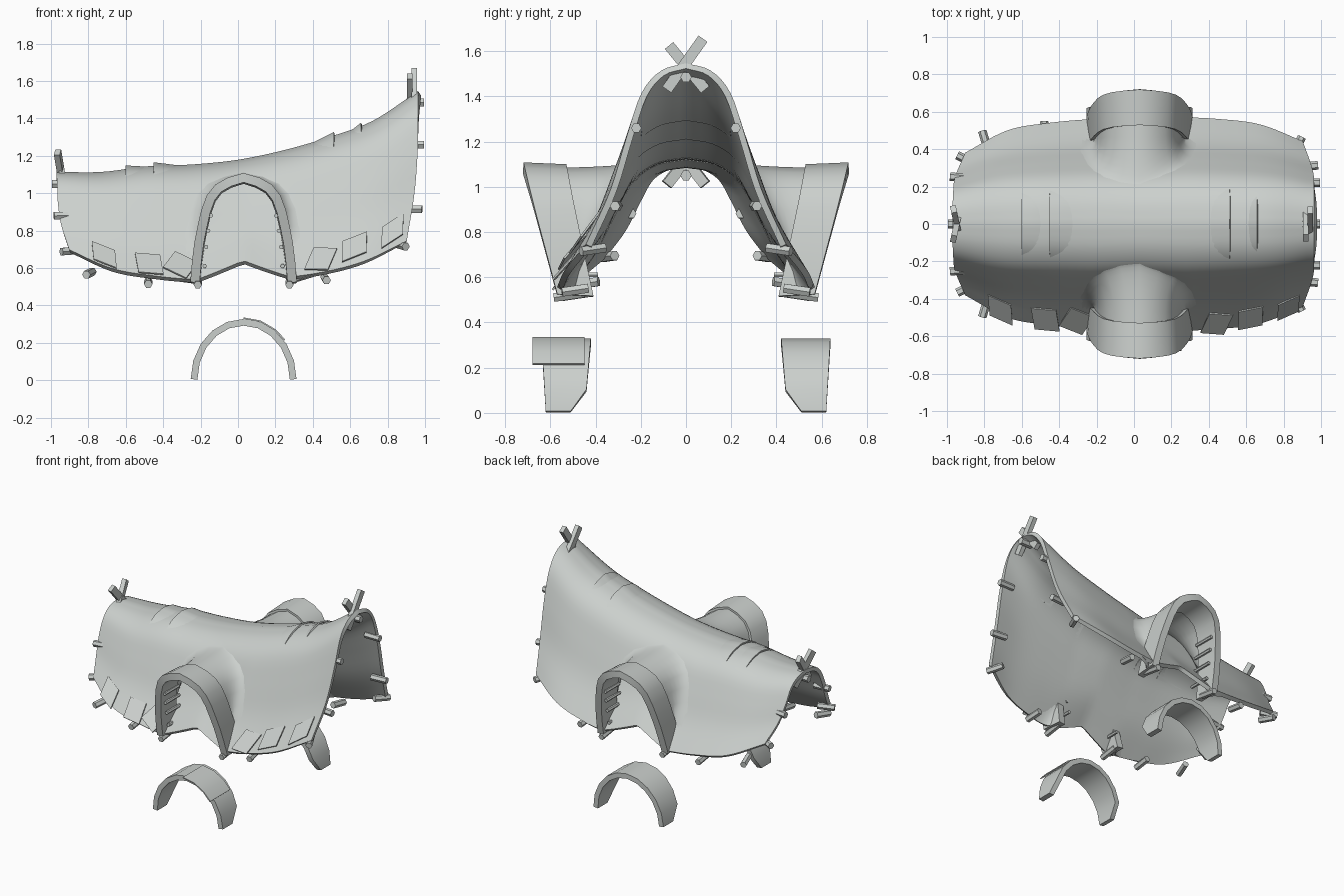
import bpy, bmesh, math
from mathutils import Vector, Matrix

if "Cube" in bpy.data.objects:
    bpy.data.objects.remove(bpy.data.objects["Cube"])

hide = bpy.data.materials.new("pale grey")
hide.use_nodes = True
GREY = (0.6, 0.63, 0.61, 1)
hide.diffuse_color = GREY
hide.node_tree.nodes["Principled BSDF"].inputs["Base Color"].default_value = GREY


def curve(vals, t):
    """Smooth curve through evenly spaced values, t from 0 to 1."""
    n = len(vals) - 1
    f = min(max(t, 0), 1) * n
    i = min(int(f), n - 1)
    f -= i
    a, b = vals[i], vals[i + 1]
    p = vals[i - 1] if i else 2 * a - b
    q = vals[i + 2] if i + 2 <= n else 2 * b - a
    return a + f / 2 * (b - p + f * (2 * p - 5 * a + 4 * b - q + f * (3 * (a - b) + q - p)))


def finish(bm, name, thick=0.0):
    bmesh.ops.recalc_face_normals(bm, faces=bm.faces)
    mesh = bpy.data.meshes.new(name)
    bm.to_mesh(mesh)
    bm.free()
    ob = bpy.data.objects.new(name, mesh)
    bpy.context.collection.objects.link(ob)
    mesh.materials.append(hide)
    if thick:
        bpy.ops.object.select_all(action="DESELECT")
        ob.select_set(True)
        bpy.context.view_layer.objects.active = ob
        mod = ob.modifiers.new("thickness", "SOLIDIFY")
        mod.thickness, mod.offset = thick, 0
        bpy.ops.object.modifier_apply(modifier=mod.name)
        bpy.ops.object.shade_smooth_by_angle(angle=math.radians(40))
    return ob


def sheet(name, rows, thick):
    """Skin a grid of points and give it thickness."""
    bm = bmesh.new()
    grid = [[bm.verts.new(p) for p in row] for row in rows]
    for r, s in zip(grid, grid[1:]):
        for i in range(len(r) - 1):
            bm.faces.new((r[i], r[i + 1], s[i + 1], s[i]))
    return finish(bm, name, thick)


def bar(name, a, b, radius, sides=6, flat=1.0):
    """Straight peg or board between two points."""
    a, b = Vector(a), Vector(b)
    bm = bmesh.new()
    bmesh.ops.create_cone(bm, cap_ends=True, segments=sides, radius1=radius,
                          radius2=radius, depth=(b - a).length)
    if sides == 4:
        bmesh.ops.rotate(bm, verts=bm.verts, matrix=Matrix.Rotation(math.pi / 4, 3, "Z"))
    bmesh.ops.scale(bm, verts=bm.verts, vec=(1, flat, 1))
    rot = (b - a).to_track_quat("Z", "X").to_matrix().to_4x4()
    bm.transform(Matrix.Translation((a + b) / 2) @ rot)
    return finish(bm, name)


# Roof surface: u runs along the ridge, s from ridge (0) to hem (+-1)
RIDGE = (1.1, 1.1, 1.13, 1.14, 1.165, 1.215, 1.285, 1.375, 1.535)
HEM_Z = (0.69, 0.59, 0.55, 0.53, 0.53, 0.54, 0.57, 0.63, 0.74)
HEM_Y = (0.37, 0.49, 0.53, 0.55, 0.56, 0.56, 0.55, 0.52, 0.43)
SPREAD = (0, 0.24, 0.43, 0.58, 0.75, 1)
DROP = (1, 0.96, 0.84, 0.6, 0.3, 0)
REACH = (0.97, 0.97, 0.965, 0.96, 0.94, 0.9)
DOOR = 0.03


def roof(u, s, lift=0.0):
    t, a = (u + 1) / 2, abs(s)
    x = u * curve(REACH, a)
    notch = max(0, 1 - abs(x - DOOR) / 0.25)
    zb = curve(HEM_Z, t) + 0.1 * notch
    yb = curve(HEM_Y, t) - 0.05 * notch
    z = zb + (curve(RIDGE, t) - zb) * curve(DROP, a)
    y = math.copysign(yb * curve(SPREAD, a), s)
    return Vector((x, y * (1 + lift), z + lift))


def roof_at(x, z):
    """Point on the +y slope at a given x and height."""
    lo, hi = 0.0, 1.0
    for _ in range(25):
        mid = (lo + hi) / 2
        if roof(x / curve(REACH, mid), mid).z > z:
            lo = mid
        else:
            hi = mid
    return roof(x / curve(REACH, lo), lo)


sheet("roof_hide", [[roof(i / 24, j / 20) for j in range(-20, 21)]
                    for i in range(-24, 25)], 0.028)

# Overlapping ridge laps: one lifted edge, melting into the hide elsewhere
for k, (x_up, x_in, span) in enumerate(((-0.62, -0.4, 0.4), (-0.465, -0.2, 0.42),
                                        (0.53, 0.3, 0.44), (0.68, 0.58, 0.34))):
    sheet(f"ridge_lap_{k}", [[roof(x_up + (x_in - x_up) * i / 4, span * j / 10,
                                   0.04 * (1 - i / 4) * (1 - (j / 10) ** 2) - 0.012)
                              for j in range(-10, 11)] for i in range(5)], 0.01)

# Arch outline of the doors, half width and height from foot to crown
ARCH_W = (0.25, 0.235, 0.21, 0.175, 0.11, 0)
ARCH_Z = (0.52, 0.69, 0.83, 0.96, 1.04, 1.08)


def arch(t):
    """Sideways offset and height, t from -1 to 1."""
    a = 1 - abs(t)
    return math.copysign(curve(ARCH_W, a), t), curve(ARCH_Z, a)


def flare_path(t, side):
    """Sweep from the roof slope out to the door seam."""
    w, z = arch(t)
    h = (z - 0.52) / 0.56
    seam = Vector((DOOR + w, 0.42 + 0.12 * h, z - 0.005))
    root = roof_at(DOOR + w * 1.6, z + 0.03 * h)
    ctrl = roof_at(DOOR + w, z)
    ctrl.x, ctrl.z = seam.x, seam.z + 0.005
    pts = []
    for i in range(9):
        f = i / 8
        p = root * (1 - f) ** 2 + ctrl * (2 * f * (1 - f)) + seam * f * f
        pts.append(Vector((p.x, p.y * side, p.z)))
    return pts


def hood_path(t, side):
    """Slightly wider band from the seam to the rim."""
    w, z = arch(t)
    h = (z - 0.52) / 0.56
    back, front = 0.41 + 0.12 * h, 0.57 + 0.15 * h
    return [Vector((DOOR + w * (1.02 + 0.02 * f), side * (back + (front - back) * f),
                    z - 0.005 + 0.008 * f)) for f in (0, 0.5, 1)]


def lower_arch(deg, widen=0.0):
    """Sideways position and height on the loose arch."""
    a = math.radians(deg)
    return DOOR - (0.265 + widen) * math.cos(a), 0.005 + (0.305 + widen) * math.sin(a)


STEPS = [i / 8 for i in range(-8, 9)]
for side, label in ((-1, "front"), (1, "back")):
    sheet(f"{label}_door_flare", [flare_path(t, side) for t in STEPS], 0.02)
    sheet(f"{label}_door_hood", [hood_path(t, side) for t in STEPS], 0.05)

    # Lacing rungs and feet inside the door
    for sx in (-1, 1):
        for k in range(4):
            w, z = arch(sx * (0.93 - 0.12 * k))
            x = DOOR + w * 0.85
            y = 0.47 + 0.03 * k
            bar(f"{label}_lacing_rung", (x, side * (y - 0.08), z + 0.03),
                (x, side * (y + 0.08), z + 0.03), 0.012)
        bar(f"{label}_door_foot", (DOOR + sx * 0.245, side * 0.45, 0.53),
            (DOOR + sx * 0.245, side * 0.585, 0.51), 0.022)

    # Loose lower arch with pinched feet
    rows = []
    for i in range(11):
        x, z = lower_arch(18 * i)
        y0 = 0.51 if i in (0, 10) else 0.44 - 0.09 * max(0, z - 0.1)
        rows.append([(x, side * y0, z), (x, side * (0.62 + 0.06 * z), z)])
    sheet(f"{label}_lower_arch", rows, 0.036)

    # Pegs along the hem and the gable corners
    for x, y, z, dx, dy in ((-0.8, 0.46, 0.57, -0.3, 1), (-0.48, 0.51, 0.52, 0, 1),
                            (0.47, 0.51, 0.54, 0.1, 1), (0.88, 0.43, 0.72, 0.4, 0.8),
                            (-0.91, 0.35, 0.69, -1, 0.5), (-0.945, 0.25, 0.88, -1, 0.1),
                            (0.945, 0.31, 0.915, 1, 0.1), (0.955, 0.22, 1.26, 1, 0)):
        d = Vector((dx, dy * side, -0.15 * dy)).normalized() * 0.065
        c = Vector((x, y * side, z))
        bar(f"{label}_hem_peg", c - d * 1.2, c + d * 0.6, 0.023)

# Patch wrapped over one shoulder of the front lower arch
sheet("lower_arch_patch", [[(x, y, z) for y in (-0.68, -0.45)] for x, z in
                           (lower_arch(d, 0.022) for d in (90, 108, 126, 140))], 0.008)

# Ridge end pegs and crossed boards
bar("tall_end_peg", (0.9, 0, 1.485), (0.995, 0, 1.485), 0.025)
bar("low_end_peg", (-0.9, 0, 1.05), (-0.995, 0, 1.05), 0.025)
for s in (-1, 1):
    x = 0.93 + 0.012 * s
    bar("tall_end_board", (x, -0.085 * s, 1.43), (x, 0.075 * s, 1.64 + 0.015 * s), 0.034, 4, 0.65)
    bar("low_end_board", (-0.93, -0.085 * s, 1.01), (-0.965, 0.08 * s, 1.22), 0.034, 4, 0.65)

# Loose hide patches hanging over the front hem
for x, s, turn in ((-0.72, 0.93, 0.1), (-0.48, 0.94, -0.03), (-0.31, 0.93, 0.5),
                   (0.45, 0.94, 0.25), (0.63, 0.92, -0.1), (0.83, 0.92, -0.12)):
    u = x / 0.925
    c = roof(u, -s)
    down = (roof(u, -s - 0.06) - roof(u, -s + 0.06)).normalized()
    along = (roof(u + 0.04, -s) - roof(u - 0.04, -s)).normalized()
    out = along.cross(down).normalized()
    out = out if out.y < 0 else -out
    a = along * math.cos(turn) + down * math.sin(turn)
    b = down * math.cos(turn) - along * math.sin(turn)
    sheet("hem_patch", [[c + a * (0.068 * i) + b * (0.075 * j) + out * (0.03 + 0.012 * j)
                         for j in (-1, 1)] for i in (-1, 1)], 0.009)
